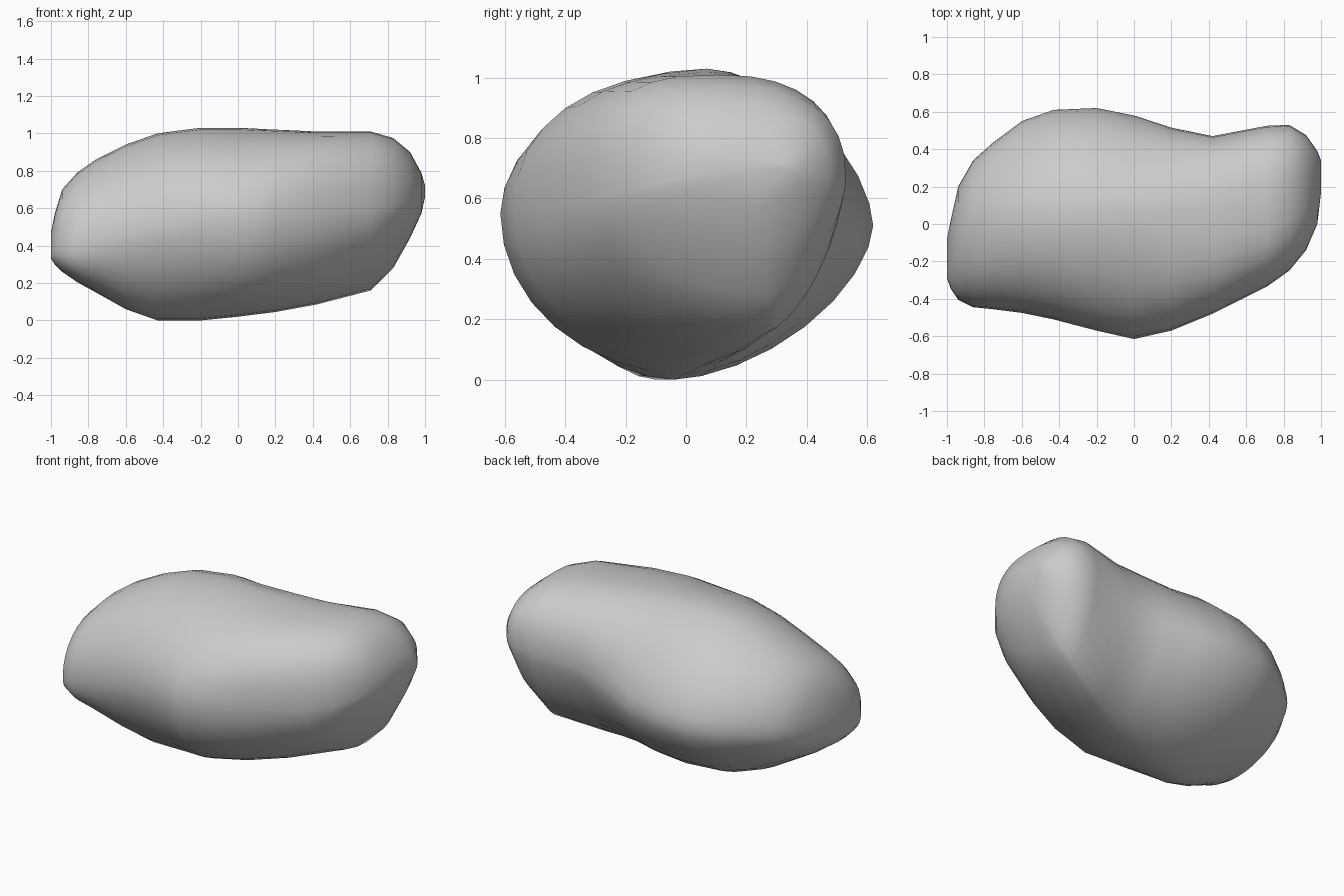
import bpy, bmesh
from math import sin, cos, pi

# Sections along the stone: x, then (y, z) of the front, top, back and bottom extremes
SECTIONS = [
    (-1.0, -.29, .36, -.2, .47, -.08, .42, -.2, .33),
    (-.98, -.345, .38, -.14, .57, .02, .45, -.20, .30),
    (-.94, -.405, .39, -.07, .70, .20, .47, -.19, .26),
    (-.86, -.445, .40, -.01, .79, .34, .48, -.16, .205),
    (-.76, -.455, .43, .03, .86, .43, .49, -.14, .15),
    (-.60, -.475, .46, .05, .94, .55, .50, -.12, .06),
    (-.43, -.51, .50, .06, 1.0, .61, .50, -.10, 0),
    (-.20, -.57, .55, .07, 1.03, .62, .51, -.04, 0),
    (0, -.615, .55, .07, 1.03, .58, .52, 0, .02),
    (.20, -.57, .56, .07, 1.02, .515, .55, .05, .045),
    (.42, -.48, .57, .08, 1.01, .47, .60, .15, .085),
    (.71, -.335, .59, .10, 1.01, .525, .65, .27, .16),
    (.83, -.25, .61, .12, .975, .53, .66, .27, .28),
    (.92, -.14, .64, .15, .90, .475, .67, .24, .44),
    (.98, 0, .67, .18, .79, .39, .68, .23, .57),
    (1.0, .17, .69, .22, .72, .34, .70, .25, .66),
]
# Fullness of each quarter at x = -1, -.5, 0, .5, 1
FULL = {
    ("top", "back"): (2.0, 1.7, 1.65, 2.4, 2.6),
    ("top", "front"): (2.1, 2.0, 1.9, 2.8, 2.5),
    ("low", "front"): (2.7, 1.6, 2.0, 2.0, 1.65),
    ("low", "back"): (1.9, 1.65, 1.65, 1.45, 1.6),
}
N = 32


def fullness(key, x):
    t = (x + 1) * 2
    i = min(int(t), 3)
    a, b = FULL[key][i:i + 2]
    return a + (b - a) * (t - i)


def ring(x, yf, zf, yt, zt, yb, zb, yd, zd):
    """Rounded outline made of four quarter curves between the extremes."""
    pts = []
    for i in range(N):
        c, s = cos(2 * pi * i / N), sin(2 * pi * i / N)
        y0, z0 = (yt, zt) if s >= 0 else (yd, zd)
        y1, z1 = (yb, zb) if c >= 0 else (yf, zf)
        n = fullness(("top" if s >= 0 else "low", "back" if c >= 0 else "front"), x)
        pts.append((x, y0 + (y1 - y0) * abs(c) ** (2 / n),
                    z1 + (z0 - z1) * abs(s) ** (2 / n)))
    return pts


# Stone body: loft the sections and cap both ends
bm = bmesh.new()
rings = [[bm.verts.new(p) for p in ring(*s)] for s in SECTIONS]
for a, b in zip(rings, rings[1:]):
    for i in range(N):
        j = (i + 1) % N
        bm.faces.new((a[i], a[j], b[j], b[i]))
bm.faces.new(rings[0])
bm.faces.new(rings[-1])
bmesh.ops.recalc_face_normals(bm, faces=bm.faces)
for f in bm.faces:
    f.smooth = True
mesh = bpy.data.meshes.new("stone")
bm.to_mesh(mesh)
bm.free()
stone = bpy.data.objects.new("stone", mesh)
bpy.context.collection.objects.link(stone)
